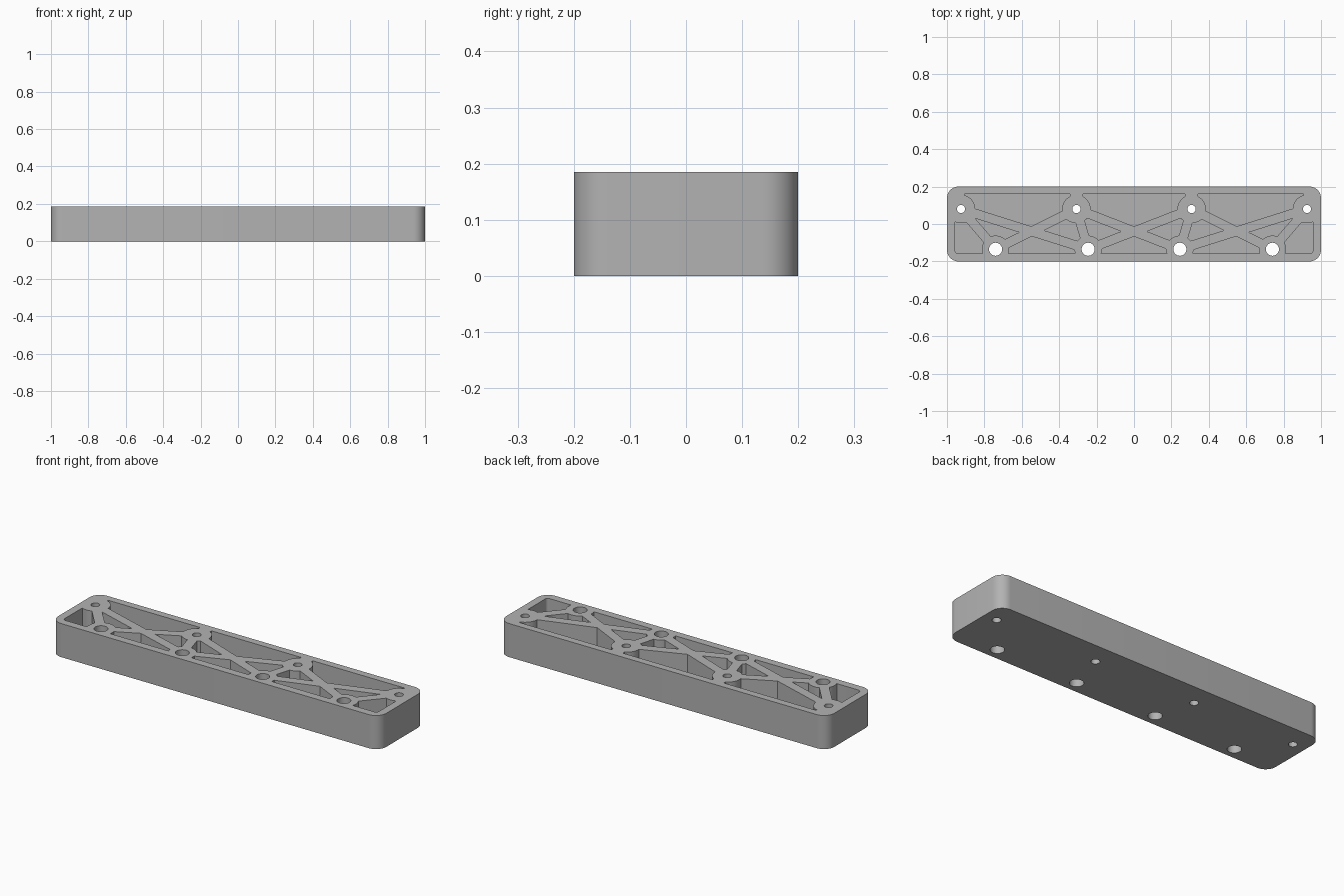
import bpy, bmesh, math
from mathutils import Vector

default = bpy.data.objects.get("Cube")
if default:
    bpy.data.objects.remove(default, do_unlink=True)

HEIGHT, FLOOR = 0.185, 0.04
BACK_Y, FRONT_Y = 0.08, -0.135
BACK_X, FRONT_X = (0.925, 0.308), (0.74, 0.245)


def prism(name, points, z0, z1):
    """Upright solid with the given outline."""
    bm = bmesh.new()
    face = bm.faces.new([bm.verts.new((x, y, z0)) for x, y in points])
    top = bmesh.ops.extrude_face_region(bm, geom=[face])["geom"]
    for v in top:
        if isinstance(v, bmesh.types.BMVert):
            v.co.z = z1
    bmesh.ops.recalc_face_normals(bm, faces=bm.faces)
    mesh = bpy.data.meshes.new(name)
    bm.to_mesh(mesh)
    bm.free()
    obj = bpy.data.objects.new(name, mesh)
    bpy.context.collection.objects.link(obj)
    return obj


def rounded_rect(x0, x1, y0, y1, r, steps=10):
    corners = [(x1 - r, y1 - r), (x0 + r, y1 - r), (x0 + r, y0 + r), (x1 - r, y0 + r)]
    return [(cx + r * math.cos(a), cy + r * math.sin(a))
            for i, (cx, cy) in enumerate(corners)
            for a in [math.pi / 2 * (i + k / steps) for k in range(steps + 1)]]


def circle(x, y, r, n=40):
    return [(x + r * math.cos(math.tau * k / n), y + r * math.sin(math.tau * k / n))
            for k in range(n)]


def bar(a, b, width):
    a, b = Vector(a), Vector(b)
    d = (b - a).normalized()
    side = Vector((-d.y, d.x)) * width / 2
    return [tuple(p) for p in (a - side, b - side, b + side, a + side)]


def carve(target, outline, z0=-0.1, z1=0.5):
    """Cut an upright shape (outline or finished object) out of the target."""
    cutter = outline
    if isinstance(outline, list):
        cutter = prism("cutter", outline, z0, z1)
    mod = target.modifiers.new("carve", "BOOLEAN")
    mod.operation, mod.solver, mod.object = "DIFFERENCE", "EXACT", cutter
    bpy.context.view_layer.objects.active = target
    bpy.ops.object.modifier_apply(modifier=mod.name)
    bpy.data.objects.remove(cutter, do_unlink=True)


# Solid block with rounded corners
body = prism("ribbed_mounting_block", rounded_rect(-1, 1, -0.2, 0.2, 0.062), 0, HEIGHT)

# Pocket space: inner cavity with the ribs and bosses taken out of it
pockets = prism("pockets", rounded_rect(-0.957, 0.957, -0.157, 0.16, 0.015, 4), FLOOR, 0.3)
outer_back, inner_back = (-BACK_X[0], BACK_Y), (-BACK_X[1], BACK_Y)
outer_front, inner_front = (-FRONT_X[0], FRONT_Y), (-FRONT_X[1], FRONT_Y)
ribs = [(outer_back, inner_front), (inner_back, outer_front), (outer_back, outer_front),
        (inner_back, inner_front), (inner_back, (FRONT_X[1], FRONT_Y))]
for s in (1, -1):
    for (ax, ay), (bx, by) in ribs:
        carve(pockets, bar((s * ax, ay), (s * bx, by), 0.05))
    for x in BACK_X:
        carve(pockets, circle(s * x, BACK_Y, 0.076))
    for x in FRONT_X:
        carve(pockets, circle(s * x, FRONT_Y, 0.073))
    # Necks joining the back bosses to the wall
    carve(pockets, bar((s * 0.955, BACK_Y), (s * 0.955, 0.25), 0.1))
    carve(pockets, bar((s * BACK_X[1], BACK_Y), (s * BACK_X[1], 0.25), 0.07))
carve(body, pockets)

# Through holes: small at the back, large at the front
for s in (1, -1):
    for x in BACK_X:
        carve(body, circle(s * x, BACK_Y, 0.022, 32))
    for x in FRONT_X:
        carve(body, circle(s * x, FRONT_Y, 0.035, 32))

# Plain grey finish
grey = bpy.data.materials.new("plain_grey")
grey.use_nodes = True
colour = (0.45, 0.45, 0.45, 1)
grey.diffuse_color = colour
grey.node_tree.nodes["Principled BSDF"].inputs["Base Color"].default_value = colour
body.data.materials.clear()
body.data.materials.append(grey)

bpy.ops.object.select_all(action="DESELECT")
body.select_set(True)
bpy.context.view_layer.objects.active = body
bpy.ops.object.shade_smooth_by_angle(angle=math.radians(30))
